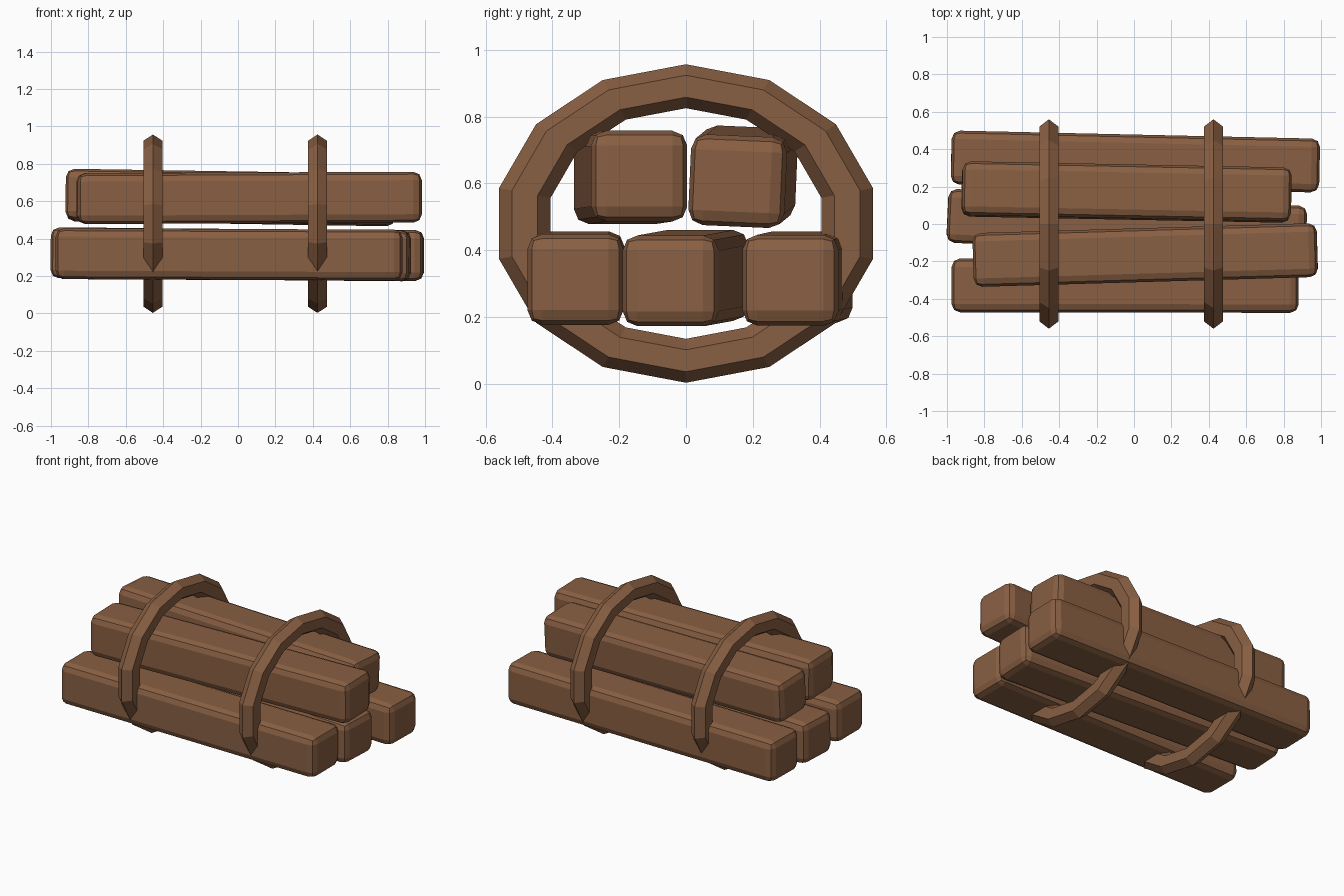
import bpy, bmesh, math
from mathutils import Vector, Matrix

cube = bpy.data.objects.get("Cube")
if cube:
    bpy.data.objects.remove(cube, do_unlink=True)

# One wood colour for beams and hoops
wood = bpy.data.materials.new("brown_wood")
colour = (0.25, 0.115, 0.056, 1)
wood.diffuse_color = colour
wood.use_nodes = True
wood.node_tree.nodes["Principled BSDF"].inputs["Base Color"].default_value = colour


def add_object(name, bm):
    bmesh.ops.recalc_face_normals(bm, faces=bm.faces)
    mesh = bpy.data.meshes.new(name)
    bm.to_mesh(mesh)
    bm.free()
    mesh.materials.append(wood)
    obj = bpy.data.objects.new(name, mesh)
    bpy.context.collection.objects.link(obj)
    return obj


def add_beam(name, left, right, roll=0):
    """Rounded square beam between two end centres."""
    left, right = Vector(left), Vector(right)
    axis = right - left
    yaw = math.atan2(axis.y, axis.x)
    pitch = -math.asin(axis.z / axis.length)
    bm = bmesh.new()
    bmesh.ops.create_cube(bm, size=1)
    bmesh.ops.scale(bm, vec=(axis.length, 0.288, 0.272), verts=bm.verts)
    bmesh.ops.bevel(bm, geom=bm.edges[:], offset=0.045, segments=2,
                    profile=0.5, affect='EDGES')
    obj = add_object(name, bm)
    obj.matrix_world = (Matrix.Translation((left + right) / 2)
                        @ Matrix.Rotation(yaw, 4, 'Z')
                        @ Matrix.Rotation(pitch, 4, 'Y')
                        @ Matrix.Rotation(math.radians(roll), 4, 'X'))


def add_hoop(name, x):
    """Oval hoop of 14 segments with a six-sided section."""
    bm = bmesh.new()
    rings = []
    for i in range(14):
        a = math.tau * i / 14
        ring = []
        for j in range(6):
            b = math.tau * j / 6
            r = 1 + 0.16 * math.cos(b)
            ring.append(bm.verts.new((0.058 * math.sin(b),
                                      0.495 * r * math.sin(a),
                                      0.411 * r * math.cos(a))))
        rings.append(ring)
    for i in range(14):
        a, b = rings[i], rings[(i + 1) % 14]
        for j in range(6):
            k = (j + 1) % 6
            bm.faces.new((a[j], a[k], b[k], b[j]))
    add_object(name, bm).location = (x, 0, 0.48)


# Lower row of three beams
add_beam("lower_front_beam", (-0.975, -0.328, 0.32), (0.88, -0.331, 0.312))
add_beam("lower_middle_beam", (-0.997, 0.045, 0.325), (0.92, -0.048, 0.308))
add_beam("lower_back_beam", (-0.977, 0.356, 0.32), (0.992, 0.312, 0.31))

# Upper row of two beams
add_beam("upper_front_beam", (-0.86, -0.193, 0.614), (0.98, -0.139, 0.622))
add_beam("upper_back_beam", (-0.92, 0.188, 0.634), (0.84, 0.154, 0.606), roll=-2.5)

# Hoops around the stack
add_hoop("left_hoop", 0.425)
add_hoop("right_hoop", -0.455)
